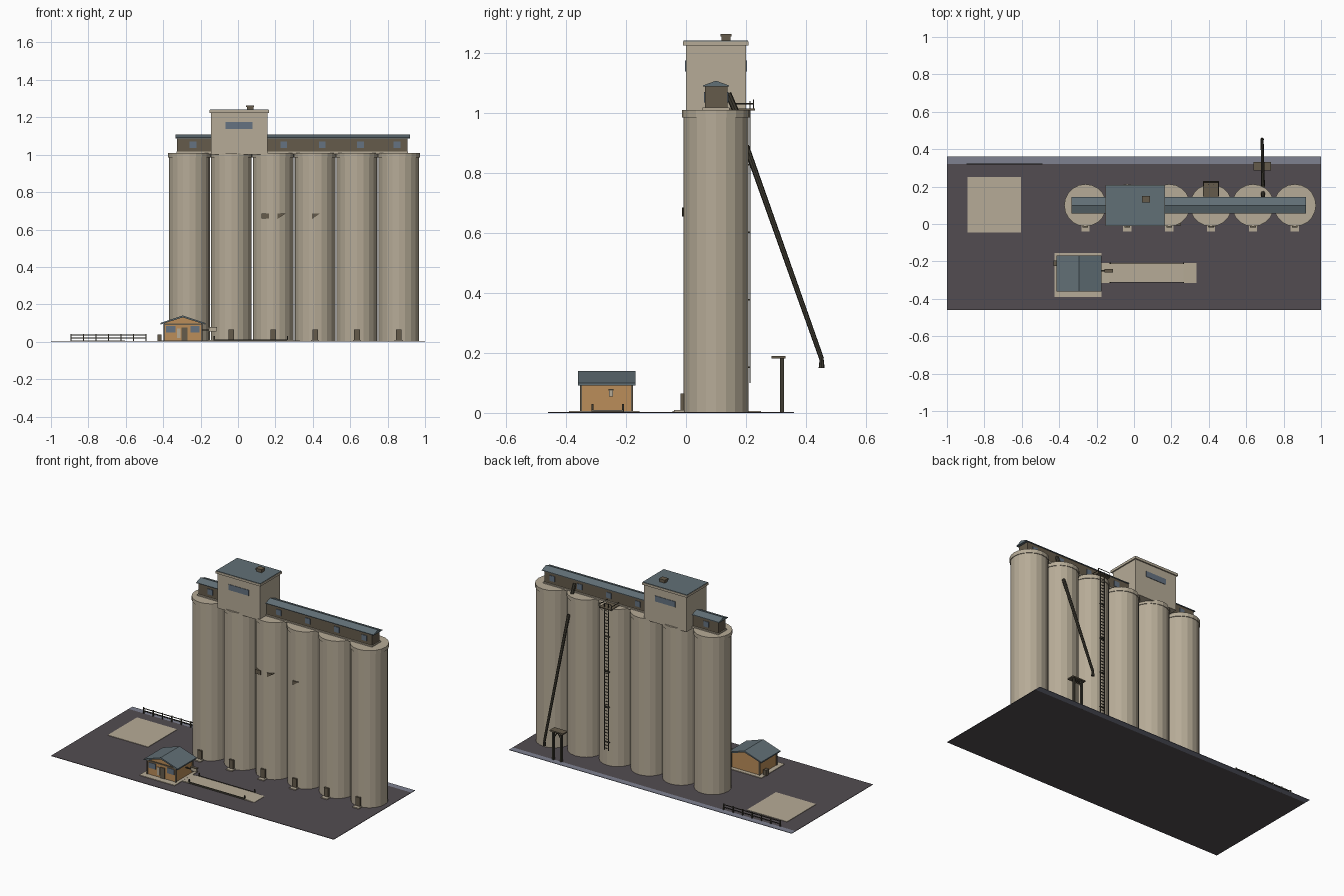
import bpy, bmesh, math
from mathutils import Vector

old = bpy.data.objects.get("Cube")
if old:
    bpy.data.objects.remove(old, do_unlink=True)


def material(name, r, g, b):
    m = bpy.data.materials.new(name)
    m.use_nodes = True
    m.diffuse_color = (r, g, b, 1)
    m.node_tree.nodes["Principled BSDF"].inputs["Base Color"].default_value = (r, g, b, 1)
    return m


CONCRETE = material("concrete", .47, .41, .31)
ROOF = material("blue grey roofing", .12, .16, .18)
ASPHALT = material("asphalt", .085, .073, .083)
TRACK = material("grey strip", .21, .22, .28)
BROWN = material("weathered brown", .13, .105, .07)
WOOD = material("orange wood", .50, .27, .10)
GLASS = material("window glass", .13, .17, .22)
METAL = material("dark metal", .05, .045, .032)


def finish(name, bm, *mats):
    bmesh.ops.recalc_face_normals(bm, faces=bm.faces)
    me = bpy.data.meshes.new(name)
    bm.to_mesh(me)
    bm.free()
    for m in mats:
        me.materials.append(m)
    ob = bpy.data.objects.new(name, me)
    bpy.context.collection.objects.link(ob)
    return ob


def add_box(bm, x0, x1, y0, y1, z0, z1):
    vs = bmesh.ops.create_cube(bm, size=1)["verts"]
    for v in vs:
        v.co = Vector(((x0 + x1) / 2 + v.co.x * (x1 - x0),
                       (y0 + y1) / 2 + v.co.y * (y1 - y0),
                       (z0 + z1) / 2 + v.co.z * (z1 - z0)))


def box(name, mat, *size):
    bm = bmesh.new()
    add_box(bm, *size)
    return finish(name, bm, mat)


def prism(name, mat, outline, along):
    """Extrude a flat outline by a vector."""
    bm = bmesh.new()
    face = bm.faces.new([bm.verts.new(p) for p in outline])
    out = bmesh.ops.extrude_face_region(bm, geom=[face])["geom"]
    for v in out:
        if isinstance(v, bmesh.types.BMVert):
            v.co += Vector(along)
    return finish(name, bm, mat)


def add_rod(bm, a, b, r0, r1, sides=8):
    a, b = Vector(a), Vector(b)
    vs = bmesh.ops.create_cone(bm, cap_ends=True, segments=sides, radius1=r0,
                               radius2=r1, depth=(b - a).length)["verts"]
    q = Vector((0, 0, 1)).rotation_difference(b - a)
    for v in vs:
        v.co = q @ v.co + (a + b) / 2


def rod(name, mat, a, b, r0, r1=None, sides=8):
    bm = bmesh.new()
    add_rod(bm, a, b, r0, r0 if r1 is None else r1, sides)
    return finish(name, bm, mat)


# Ground
box("ground", ASPHALT, -1, 1, -.46, .322, 0, .003)
box("back_strip", TRACK, -1, 1, .322, .36, 0, .003)
box("parking_pad", CONCRETE, -.89, -.605, -.045, .25, .003, .006)

# Silos with top rings, doors and steps
CY = .10
centres = [-.26 + .224 * i for i in range(6)]
for i, x in enumerate(centres):
    rod(f"silo_{i + 1}", CONCRETE, (x, CY, .003), (x, CY, .99), .109, sides=20)
    rod(f"silo_ring_{i + 1}", CONCRETE, (x, CY, .985), (x, CY, 1.01), .113, sides=20)
    box(f"silo_door_{i + 1}", BROWN, x - .015, x + .015, -.019, .0, .01, .065)
    box(f"silo_step_{i + 1}", CONCRETE, x - .022, x + .022, -.04, .0, .003, .009)

# Patches on the silo fronts
box("patch_square", BROWN, .125, .165, -.009, .03, .658, .685)
for n, x, y in (("a", .21, -.009), ("b", .395, -.013)):
    prism(f"patch_corner_{n}", BROWN,
          [(x, y, .685), (x + .042, y, .685), (x, y, .655)], (0, .03, 0))

# Long gallery along the silo tops
box("gallery_base", CONCRETE, -.33, .91, .055, .145, 1.005, 1.017)
box("gallery_walls", BROWN, -.325, .905, .063, .138, 1.017, 1.088)
prism("gallery_roof", ROOF, [(-.335, .056, 1.087), (-.335, .144, 1.087), (-.335, .144, 1.091),
                             (-.335, CY, 1.107), (-.335, .056, 1.091)], (1.255, 0, 0))
for i, x in enumerate((-.24, .245, .45, .655, .85)):
    for side, y in (("front", .06), ("back", .136)):
        box(f"gallery_window_{side}_{i + 1}", GLASS, x - .018, x + .018, y, y + .005, 1.035, 1.07)

# Headhouse tower
box("headhouse", CONCRETE, -.145, .157, 0, .2, 1.0, 1.226)
box("headhouse_cornice", CONCRETE, -.152, .165, -.01, .208, 1.224, 1.238)
box("headhouse_roof", ROOF, -.15, .163, -.008, .206, 1.238, 1.241)
box("roof_vent", BROWN, .047, .083, .118, .148, 1.24, 1.26)
box("roof_vent_cap", BROWN, .044, .086, .115, .151, 1.254, 1.262)
for side, y in (("front", -.003), ("back", .198)):
    box(f"headhouse_window_{side}", GLASS, -.066, .078, y, y + .005, 1.138, 1.174)

# Caged ladder with its platform and railing
LX = centres[3]
bm = bmesh.new()
for s in (-.014, .014):
    add_box(bm, LX + s - .002, LX + s + .002, .211, .215, .1, 1.04)
for i in range(46):
    z = .11 + i * .02
    add_box(bm, LX - .014, LX + .014, .2115, .2145, z, z + .003)
for i in range(4):
    z = .15 + i * .225
    add_box(bm, LX - .018, LX + .018, .2, .215, z, z + .005)
finish("ladder", bm, METAL)
box("ladder_platform", BROWN, LX - .042, LX + .042, .145, .23, 1.008, 1.014)
bm = bmesh.new()
for s in (-.04, .04):
    add_rod(bm, (LX + s, .225, 1.01), (LX + s, .225, 1.045), .002, .002, 6)
    add_rod(bm, (LX + s, .15, 1.03), (LX + s, .225, 1.03), .002, .002, 6)
add_rod(bm, (LX - .04, .225, 1.043), (LX + .04, .225, 1.043), .002, .002, 6)
finish("platform_railing", bm, METAL)

# Loading spout
rod("upper_spout", METAL, (.69, .14, 1.065), (.69, .168, 1.0), .011)
rod("loading_spout", METAL, (.69, .2, .89), (.685, .452, .18), .01, .008)
rod("spout_nozzle", METAL, (.685, .452, .15), (.685, .452, .185), .01, .006)

# Loading stand
box("stand_deck", BROWN, .638, .732, .285, .332, .182, .19)
bm = bmesh.new()
for x, s in ((.657, 1), (.713, -1)):
    add_box(bm, x - .006, x + .006, .314, .327, 0, .184)
    add_rod(bm, (x, .32, .14), (x + s * .027, .32, .182), .004, .004, 6)
finish("stand_legs", bm, METAL)

# Fence
bm = bmesh.new()
for i in range(7):
    x = -.893 + i * .067
    add_box(bm, x - .003, x + .003, .318, .324, 0, .042)
for z in (.02, .036):
    add_box(bm, -.893, -.491, .319, .323, z - .002, z + .002)
finish("fence", bm, METAL)

# Weighing platform with ramps, kerbs and posts
box("scale_deck", CONCRETE, -.13, .265, -.31, -.212, .003, .01)
for side, x, s in (("left", .265, 1), ("right", -.13, -1)):
    prism(f"scale_ramp_{side}", CONCRETE,
          [(x, -.315, .003), (x + s * .07, -.315, .003), (x + s * .07, -.315, .005), (x, -.315, .01)],
          (0, .106, 0))
bm = bmesh.new()
for y in (-.312, -.21):
    add_box(bm, -.13, .265, y - .002, y + .002, .003, .013)
    for x in (-.127, .265):
        add_box(bm, x - .003, x + .003, y - .003, y + .003, .003, .03)
finish("scale_kerbs", bm, METAL)

# Office cabin: gabled walls and a roof of two slabs
OX = -.295
box("office_pad", CONCRETE, -.425, -.175, -.39, -.155, .003, .007)
prism("office_walls", WOOD, [(OX - .1, -.35, .007), (OX + .1, -.35, .007), (OX + .1, -.35, .1),
                             (OX, -.35, .13), (OX - .1, -.35, .1)], (0, .17, 0))
for side, s in (("left", 1), ("right", -1)):
    prism(f"office_roof_{side}", ROOF,
          [(OX, -.36, .13), (OX + s * .12, -.36, .092), (OX + s * .12, -.36, .1), (OX, -.36, .14)],
          (0, .192, 0))
    box(f"office_window_{side}", GLASS, OX + s * .065 - .025, OX + s * .065 + .025,
        -.354, -.348, .05, .085)
box("office_beam", BROWN, OX - .1, OX + .1, -.354, -.348, .09, .098)
box("office_door", BROWN, OX - .008, OX + .024, -.354, -.348, .007, .075)
box("office_notice", CONCRETE, OX - .032, OX - .012, -.354, -.348, .02, .07)
for i, x in enumerate((OX - .1, OX + .1)):
    for j, y in enumerate((-.35, -.18)):
        box(f"office_corner_{i}{j}", BROWN, x - .004, x + .004, y - .004, y + .004, .007, .094)

# Readout on a bracket and a utility box beside the office
box("readout_bracket", METAL, -.2, -.14, -.253, -.247, .06, .066)
box("readout_panel", CONCRETE, -.155, -.115, -.256, -.244, .055, .075)
box("readout_hood", BROWN, -.158, -.112, -.259, -.241, .075, .08)
box("utility_box", BROWN, -.43, -.41, -.225, -.195, .003, .04)
